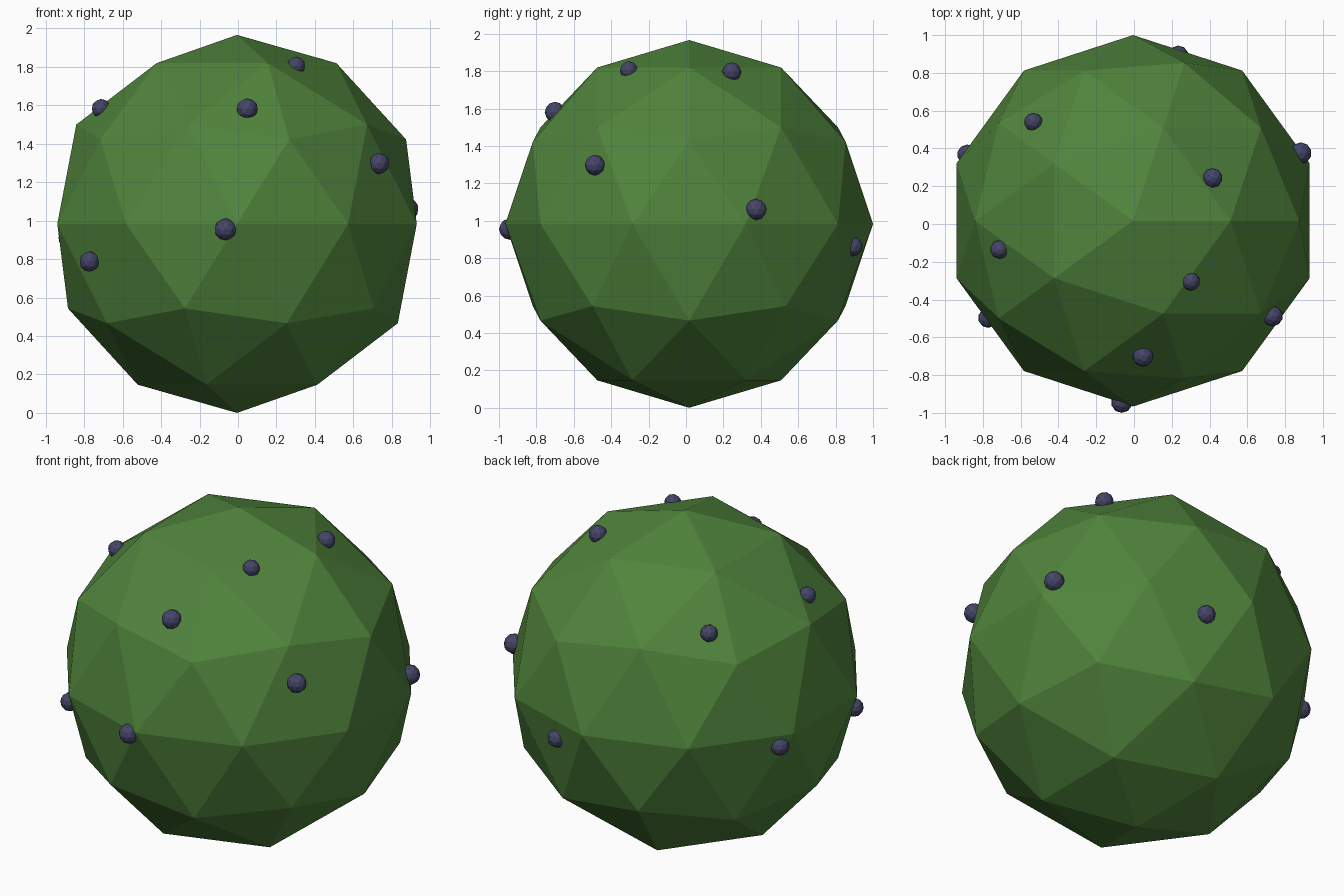
import bpy


def make_material(name, color):
    mat = bpy.data.materials.new(name)
    mat.diffuse_color = color
    return mat


def faceted_ball(name, center, radius, mat):
    bpy.ops.mesh.primitive_ico_sphere_add(subdivisions=2, radius=radius, location=center)
    ball = bpy.context.object
    ball.name = name
    ball.data.materials.append(mat)
    return ball


leaf_green = make_material("leaf_green", (0.08, 0.23, 0.045, 1))
berry_blue = make_material("berry_blue", (0.06, 0.06, 0.14, 1))

# Main low-poly foliage ball
faceted_ball("bush", (-0.005, 0.017, 0.983), 0.983, leaf_green)

# Berries half sunk into the foliage: x, y, z, radius
berries = [
    (-0.065, -0.943, 0.955, 0.057),
    (0.048, -0.700, 1.580, 0.056),
    (-0.712, -0.135, 1.583, 0.050),
    (0.302, -0.305, 1.805, 0.048),
    (0.733, -0.487, 1.297, 0.055),
    (-0.772, -0.497, 0.787, 0.053),
    (0.883, 0.375, 1.060, 0.057),
    (0.416, 0.244, 1.795, 0.052),
    (0.235, 0.892, 0.862, 0.053),
    (-0.532, 0.540, 1.564, 0.049),
    (-0.883, 0.368, 0.912, 0.053),
]
for x, y, z, r in berries:
    faceted_ball("berry", (x, y, z), r, berry_blue)
